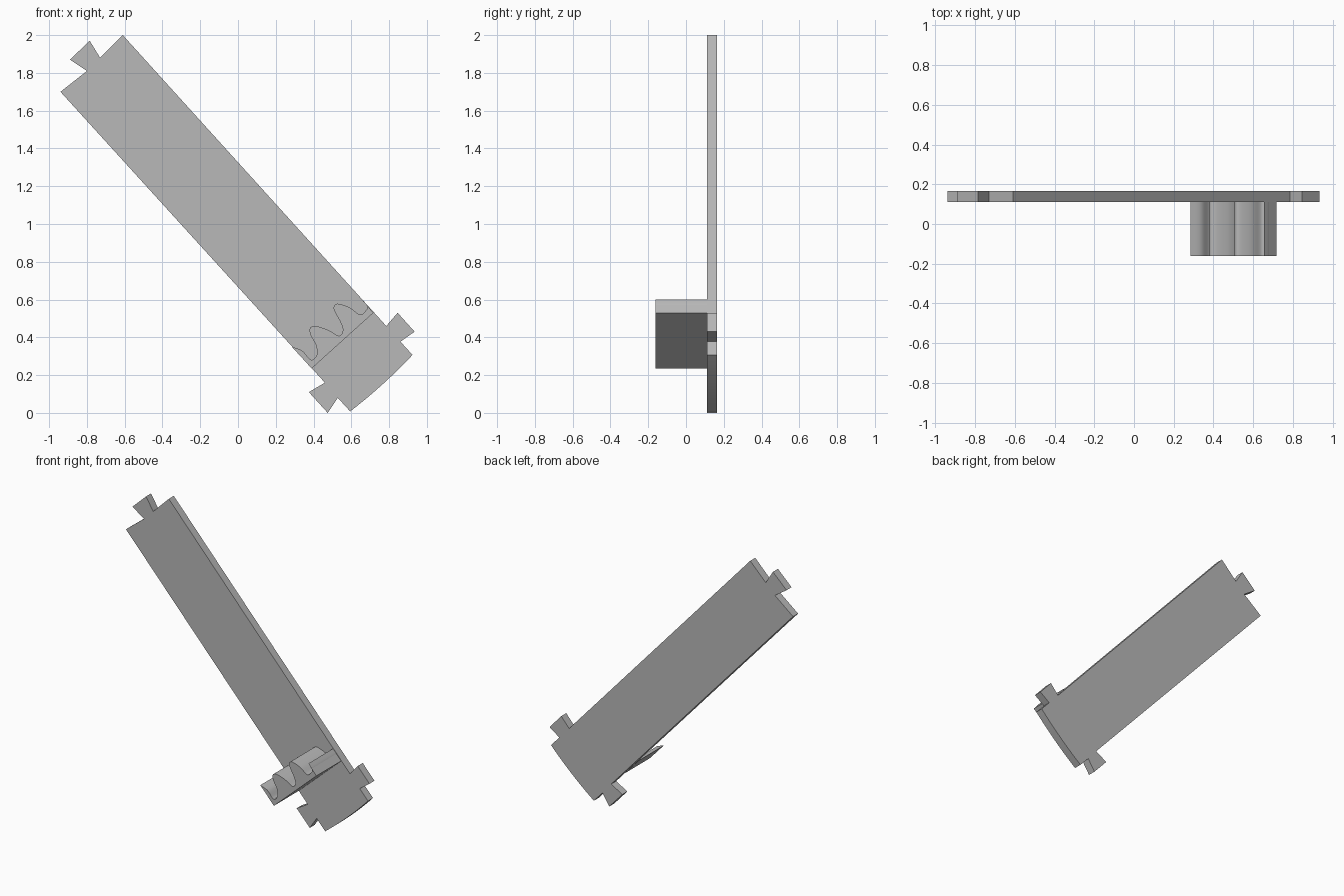
import bpy
import bmesh
from mathutils import Vector

cube = bpy.data.objects.get("Cube")
if cube:
    bpy.data.objects.remove(cube, do_unlink=True)

grey = bpy.data.materials.new("plain grey")
grey.use_nodes = True
colour = (0.48, 0.48, 0.48, 1)
grey.diffuse_color = colour
grey.node_tree.nodes["Principled BSDF"].inputs["Base Color"].default_value = colour


def arc(start, end, bulge, steps=10):
    """Shallow curve between two points, bulging to the right of travel."""
    a, b = Vector(start), Vector(end)
    side = Vector((b.y - a.y, a.x - b.x)).normalized()
    points = []
    for i in range(steps + 1):
        t = i / steps
        points.append(a.lerp(b, t) + side * bulge * 4 * t * (1 - t))
    return points


def smooth_path(points, steps=6):
    """Catmull-Rom curve through the given points."""
    pts = [Vector(p) for p in points]
    pts = [pts[0]] + pts + [pts[-1]]
    path = []
    for p, q, r, s in zip(pts, pts[1:], pts[2:], pts[3:]):
        for i in range(steps):
            t = i / steps
            path.append(q + (r - p) * t / 2
                        + (p * 2 - q * 5 + r * 4 - s) * t * t / 2
                        + (q * 3 - p - r * 3 + s) * t ** 3 / 2)
    return path + [pts[-1]]


def prism(name, outline, front, back):
    """Extrude an outline in the xz plane from front to back."""
    bm = bmesh.new()
    base = bm.faces.new([bm.verts.new((p[0], front, p[1])) for p in outline])
    cap = bmesh.ops.extrude_face_region(bm, geom=[base])["geom"]
    moved = [v for v in cap if isinstance(v, bmesh.types.BMVert)]
    bmesh.ops.translate(bm, verts=moved, vec=(0, back - front, 0))
    bmesh.ops.recalc_face_normals(bm, faces=bm.faces)
    mesh = bpy.data.meshes.new(name)
    bm.to_mesh(mesh)
    bm.free()
    mesh.materials.append(grey)
    obj = bpy.data.objects.new(name, mesh)
    bpy.context.collection.objects.link(obj)
    bpy.ops.object.select_all(action="DESELECT")
    obj.select_set(True)
    bpy.context.view_layer.objects.active = obj
    bpy.ops.object.shade_smooth_by_angle(angle=0.5)
    return obj


# Long slanted plate with a notched tab on top and two side tabs at the foot
top_end = [(-.94, 1.7), (-.8, 1.81), (-.89, 1.87),
           (-.785, 1.97), (-.73, 1.88), (-.61, 2)]
right_tab = [(.785, .46), (.845, .53), (.935, .43), (.86, .377)]
foot = arc((.924, .307), (.594, .008), -.009)
left_tab = [(.528, .08), (.475, 0), (.375, .11), (.46, .16)]
prism("plate", top_end + right_tab + foot + left_tab, .11, .165)

# Shelf with a wavy toothed upper surface, standing out from the plate
wave = smooth_path([
    (.285, .35), (.34, .329), (.386, .281), (.417, .308), (.412, .36),
    (.386, .408), (.38, .446), (.407, .46), (.475, .44), (.534, .408),
    (.555, .435), (.544, .477), (.512, .536), (.507, .562), (.528, .578),
    (.592, .557), (.645, .52), (.676, .541), (.684, .565), (.655, .6)])
prism("toothed_shelf", wave + [(.717, .53), (.39, .235)], -.162, .115)
